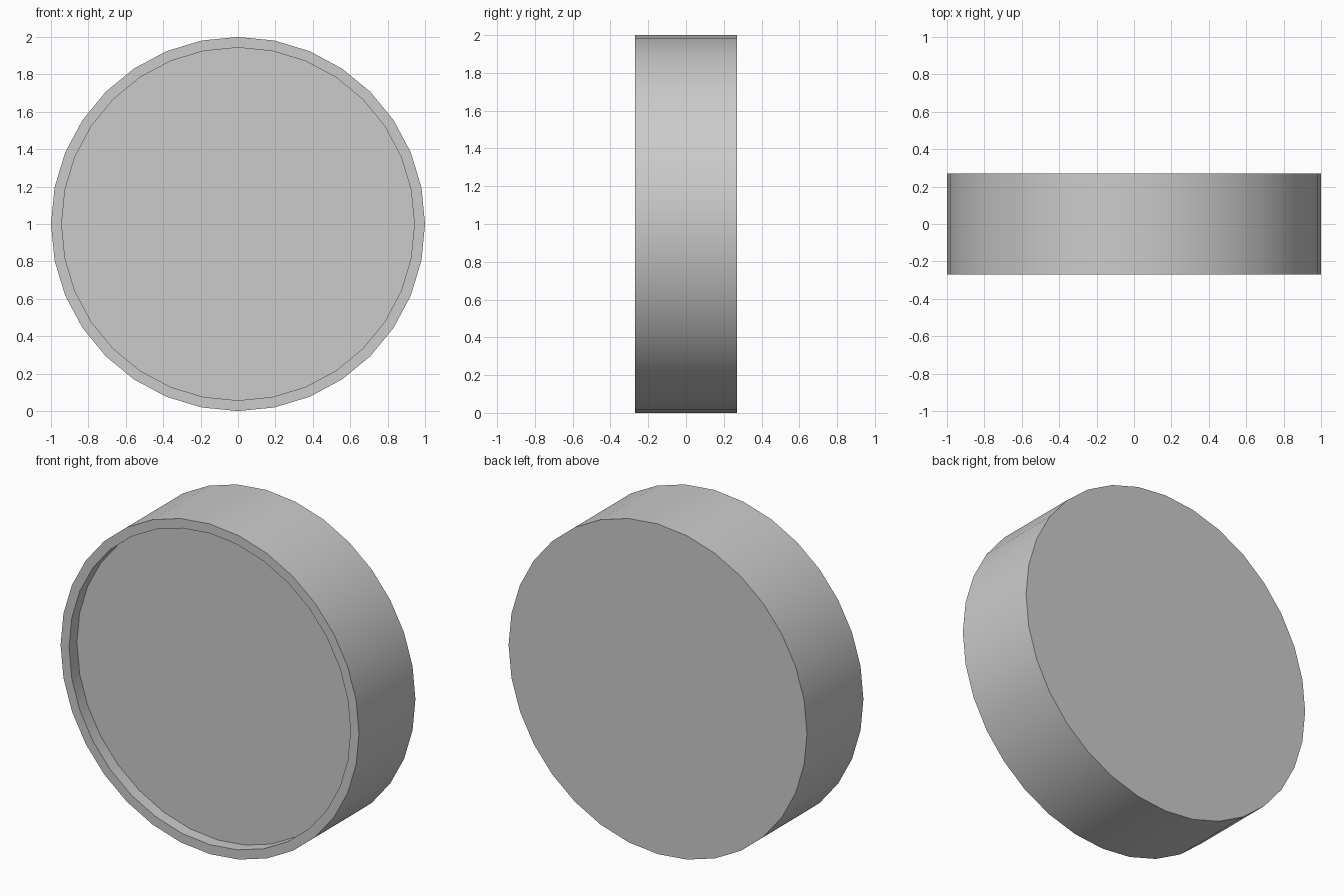
import bpy, bmesh, math

if "Cube" in bpy.data.objects:
    bpy.data.objects.remove(bpy.data.objects["Cube"])

SIDES = 32
HALF = 0.27      # half thickness along y
R_OUT, R_IN = 1.0, 0.943
RECESS = 0.075   # depth of the front recess

bm = bmesh.new()


def ring(radius, y):
    return [bm.verts.new((radius * math.sin(2 * math.pi * i / SIDES), y,
                          1 + radius * math.cos(2 * math.pi * i / SIDES)))
            for i in range(SIDES)]


# Profile rings: back edge, front edge, rim inner edge, recess floor
rings = [ring(R_OUT, HALF), ring(R_OUT, -HALF),
         ring(R_IN, -HALF), ring(R_IN, -HALF + RECESS)]
for a, b in zip(rings, rings[1:]):
    for i in range(SIDES):
        j = (i + 1) % SIDES
        bm.faces.new((a[i], a[j], b[j], b[i]))

# Flat back and recessed front face
bm.faces.new(rings[0])
bm.faces.new(rings[-1])
bmesh.ops.recalc_face_normals(bm, faces=bm.faces)

mesh = bpy.data.meshes.new("recessed_disc")
bm.to_mesh(mesh)
bm.free()
disc = bpy.data.objects.new("recessed_disc", mesh)
bpy.context.collection.objects.link(disc)

# Smooth curved walls, crisp rim edges
bpy.context.view_layer.objects.active = disc
disc.select_set(True)
bpy.ops.object.shade_smooth_by_angle(angle=math.radians(30))
